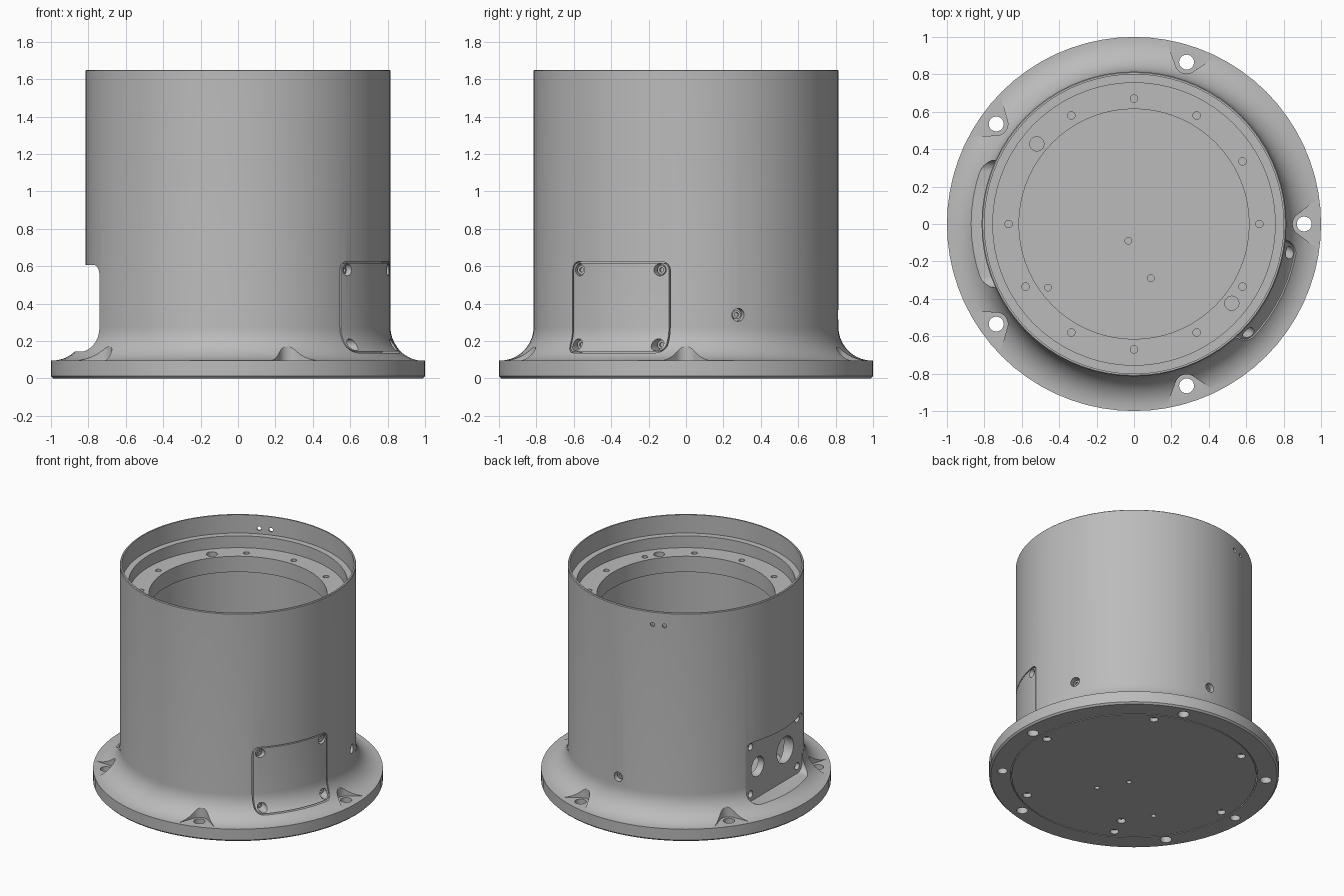
import bpy, bmesh
from math import sin, cos, pi, radians
from mathutils import Matrix, Vector

cube = bpy.data.objects.get("Cube")
if cube:
    bpy.data.objects.remove(cube)

metal = bpy.data.materials.new("grey_metal")
metal.use_nodes = True
GREY = (0.5, 0.5, 0.5, 1)
metal.diffuse_color = GREY
metal.node_tree.nodes["Principled BSDF"].inputs["Base Color"].default_value = GREY


def make(name, bm):
    bmesh.ops.recalc_face_normals(bm, faces=bm.faces)
    mesh = bpy.data.meshes.new(name)
    bm.to_mesh(mesh)
    bm.free()
    mesh.materials.append(metal)
    ob = bpy.data.objects.new(name, mesh)
    bpy.context.collection.objects.link(ob)
    return ob


def activate(ob):
    bpy.ops.object.select_all(action='DESELECT')
    ob.select_set(True)
    bpy.context.view_layer.objects.active = ob


def smooth(ob):
    activate(ob)
    bpy.ops.object.shade_smooth_by_angle(angle=radians(30))


def cut(ob, cutter_bm):
    cutter = make("cutter", cutter_bm)
    cutter.hide_render = True
    mod = ob.modifiers.new("cut", 'BOOLEAN')
    mod.operation, mod.solver, mod.object = 'DIFFERENCE', 'EXACT', cutter
    activate(ob)
    bpy.ops.object.modifier_apply(modifier=mod.name)
    bpy.data.objects.remove(cutter)


def lathe(bm, profile, n, closed=True):
    """Spin a closed (r, z) profile around z."""
    rings = [[bm.verts.new((r * cos(2 * pi * i / n), r * sin(2 * pi * i / n), z))
              for r, z in profile] for i in range(n)]
    m = len(profile)
    for i in range(n):
        a, b = rings[i], rings[(i + 1) % n]
        for j in range(m if closed else m - 1):
            k = (j + 1) % m
            bm.faces.new((a[j], b[j], b[k], a[k]))
    if not closed:
        for j in (0, m - 1):
            bm.faces.new([ring[j] for ring in rings])


def prism(bm, outline, lo, hi, mat=Matrix(), inner=None):
    """Extrude an outline from lo to hi; an inner outline makes it a frame."""
    def loop(pts, h):
        return [bm.verts.new(mat @ Vector((x, y, h))) for x, y in pts]

    def bridge(a, b):
        for i in range(len(a)):
            j = (i + 1) % len(a)
            bm.faces.new((a[i], a[j], b[j], b[i]))
    a, b = loop(outline, lo), loop(outline, hi)
    bridge(a, b)
    if inner:
        c, d = loop(inner, lo), loop(inner, hi)
        bridge(c, d)
        bridge(a, c)
        bridge(b, d)
    else:
        bm.faces.new(a)
        bm.faces.new(b)


def circle(r, x=0, y=0, n=20):
    return [(x + r * cos(2 * pi * i / n), y + r * sin(2 * pi * i / n)) for i in range(n)]


def rounded(w, z0, z1, r, n=6):
    """Rounded rectangle, half width w, from z0 to z1."""
    pts = []
    for q, (x, y) in enumerate([(w - r, z1 - r), (r - w, z1 - r), (r - w, z0 + r), (w - r, z0 + r)]):
        for i in range(n + 1):
            t = pi / 2 * (q + i / n)
            pts.append((x + r * cos(t), y + r * sin(t)))
    return pts


def polar(r, deg):
    return r * cos(radians(deg)), r * sin(radians(deg))


def facing(deg):
    """Local x = tangent, y = up, z = outward."""
    c, s = polar(1, deg)
    return Matrix(((-s, 0, c, 0), (c, 0, s, 0), (0, 1, 0, 0), (0, 0, 0, 1)))


# Housing: flange, fillet, thin rim, stepped ledges and hollow core
fillet = [(0.995 - 0.18 * sin(t), 0.275 - 0.18 * cos(t)) for t in [pi / 20 * i for i in range(11)]]
profile = [(0.852, 0), (0.988, 0), (1, 0.012), (1, 0.095)] + fillet + [
    (0.815, 1.645), (0.81, 1.65), (0.80, 1.65), (0.80, 1.51), (0.755, 1.51), (0.755, 1.42),
    (0.615, 1.42), (0.615, 1.30), (0.70, 1.30), (0.70, 0.06), (0.852, 0.06)]
bm = bmesh.new()
lathe(bm, profile, 72)
housing = make("housing", bm)

COVER, PANEL = -27, 180
mounts = range(0, 360, 72)
plugs = (20, 90)
cover_screws = [(u, z) for u in (-0.24, 0.24) for z in (0.18, 0.58)]

bm = bmesh.new()
# Flat connector recess
prism(bm, rounded(0.34, 0.145, 0.605, 0.06), 0.74, 1.1, facing(PANEL))
# Splayed spot faces around the mounting holes
spread = radians(38)
arc = [pi / 2 + spread + (pi - 2 * spread) * i / 10 for i in range(11)]
spot = [(0.91 + 0.062 * cos(t), 0.062 * sin(t)) for t in arc]
reach = 0.2
spot = [(spot[0][0] + reach * cos(spread), spot[0][1] + reach * sin(spread))] + spot
spot.append((spot[-1][0] + reach * cos(spread), spot[-1][1] - reach * sin(spread)))
for a in mounts:
    prism(bm, spot, 0.0955, 0.3, Matrix.Rotation(radians(a), 4, 'Z'))
# Seam of the access cover, and its counterbores
prism(bm, rounded(0.293, 0.137, 0.625, 0.045), 0.73, 1.1, facing(COVER),
      rounded(0.286, 0.144, 0.618, 0.038))
for u, z in cover_screws:
    prism(bm, circle(0.032, u, z), 0.74, 1.1, facing(COVER))
# Side plugs
for a in plugs:
    prism(bm, circle(0.035, 0, 0.34), 0.77, 1, facing(a))
# Pair of pin holes under the rim
for a in (108.5, 114.5):
    prism(bm, circle(0.016, 0, 1.55, 12), 0.7, 1, facing(a))
# Tapped holes on the inner ledge
for a in range(0, 360, 30):
    if a != 150:
        prism(bm, circle(0.02, *polar(0.67, a)), 1.35, 1.45)
for a in (140.5, 321):
    prism(bm, circle(0.038, *polar(0.673, a)), 1.34, 1.45)
cut(housing, bm)

bm = bmesh.new()
# Through holes in the flange, plus two blind dowel holes
for a in mounts:
    prism(bm, circle(0.04, *polar(0.91, a)), -0.1, 0.2)
for a in (180, 324):
    prism(bm, circle(0.035, *polar(0.91, a)), -0.1, 0.07)
# Connector openings and corner holes in the flat recess
prism(bm, circle(0.075, -0.195, 0.38), 0.5, 0.8, facing(PANEL))
prism(bm, circle(0.1, 0.136, 0.38), 0.5, 0.8, facing(PANEL))
for u in (-0.28, 0.28):
    for z in (0.2, 0.56):
        prism(bm, circle(0.026, u, z), 0.71, 0.8, facing(PANEL))
cut(housing, bm)
smooth(housing)

# Bottom plate with screw recesses
bm = bmesh.new()
lathe(bm, [(0.845, 0), (0.845, 0.06)], 72, closed=False)
bottom_plate = make("bottom_plate", bm)
bm = bmesh.new()
for a in range(0, 360, 60):
    prism(bm, circle(0.03, *polar(0.785, a)), -0.1, 0.03)
prism(bm, circle(0.03, *polar(0.63, -122)), -0.1, 0.03)
for x, y in [(-0.03, -0.09), (0.09, -0.29), (-0.46, -0.34)]:
    prism(bm, circle(0.018, x, y), -0.1, 0.025)
    prism(bm, circle(0.018, x, y), 0.035, 0.2)
cut(bottom_plate, bm)
smooth(bottom_plate)


# Socket-head screws sunk in the counterbores
def screw(name, deg, u, z, depth):
    bm = bmesh.new()
    lathe(bm, [(0.024, 0), (0.024, 0.02), (0.012, 0.02), (0.012, 0.008)], 18, closed=False)
    bm.transform(facing(deg) @ Matrix.Translation((u, z, depth)))
    smooth(make(name, bm))


for i, (u, z) in enumerate(cover_screws):
    screw(f"cover_screw_{i + 1}", COVER, u, z, 0.74)
for i, a in enumerate(plugs):
    screw(f"side_plug_{i + 1}", a, 0, 0.34, 0.77)
